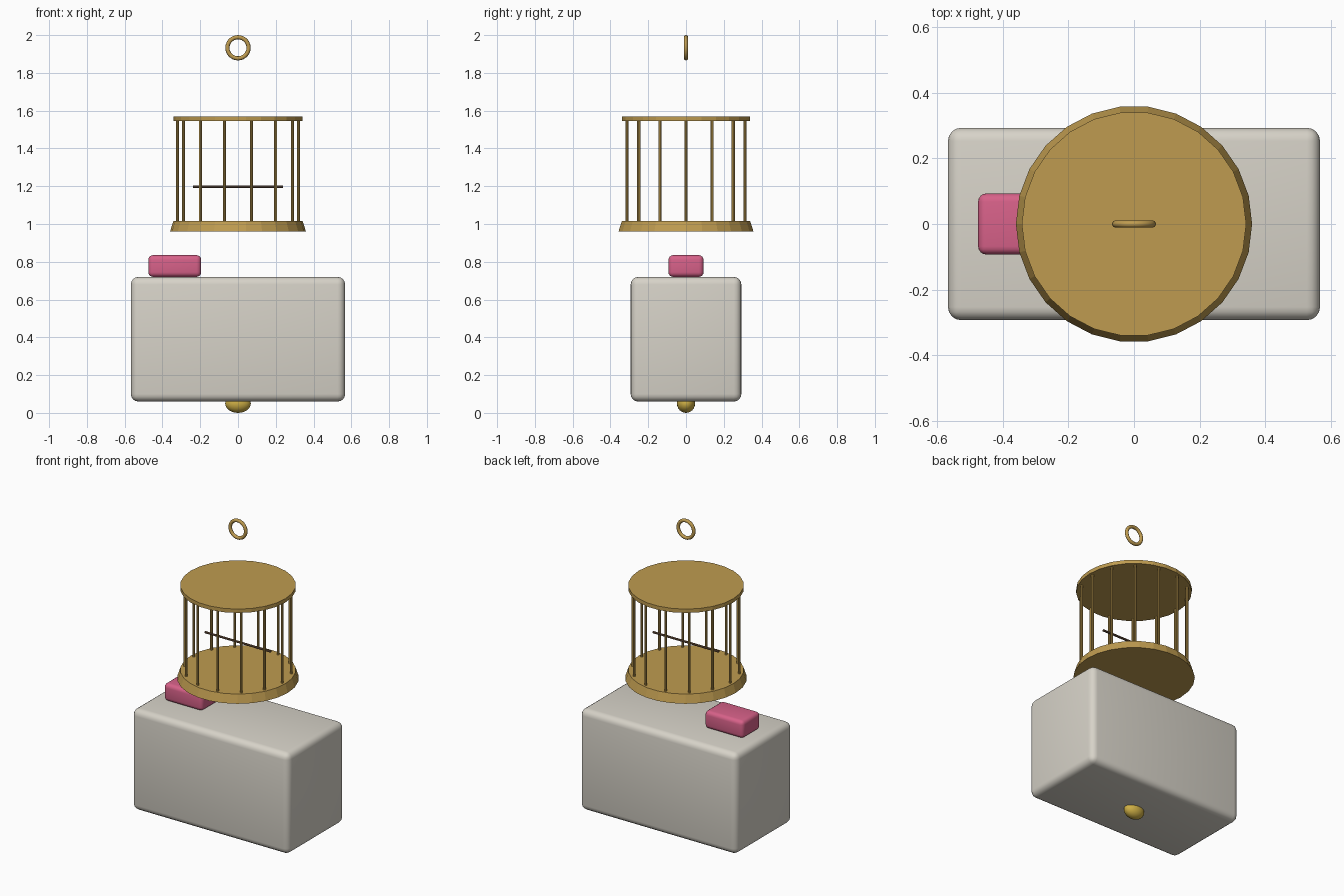
import bpy, math

if "Cube" in bpy.data.objects:
    bpy.data.objects.remove(bpy.data.objects["Cube"])


def material(name, rgb):
    m = bpy.data.materials.new(name)
    m.diffuse_color = (*rgb, 1)
    m.use_nodes = True
    m.node_tree.nodes["Principled BSDF"].inputs["Base Color"].default_value = m.diffuse_color
    return m


GOLD = material("gold", (0.52, 0.33, 0.08))
YELLOW = material("yellow", (0.62, 0.43, 0.06))
CREAM = material("cream", (0.68, 0.65, 0.58))
PINK = material("pink", (0.68, 0.12, 0.25))
BROWN = material("brown", (0.16, 0.09, 0.05))


def finish(name, mat, smooth=True):
    ob = bpy.context.object
    ob.name = name
    ob.data.materials.append(mat)
    if smooth:
        bpy.ops.object.shade_smooth_by_angle(angle=math.radians(40))
    return ob


def rounded_box(name, lo, hi, bevel, mat):
    bpy.ops.mesh.primitive_cube_add(size=1, location=[(a + b) / 2 for a, b in zip(lo, hi)])
    bpy.context.object.scale = [b - a for a, b in zip(lo, hi)]
    bpy.ops.object.transform_apply(location=False, rotation=False, scale=True)
    mod = bpy.context.object.modifiers.new("round", 'BEVEL')
    mod.width, mod.segments = bevel, 4
    bpy.ops.object.modifier_apply(modifier="round")
    return finish(name, mat)


def disc(name, r1, r2, z1, z2, sides=26):
    bpy.ops.mesh.primitive_cone_add(vertices=sides, radius1=r1, radius2=r2, depth=z2 - z1,
                                    location=(0, 0, (z1 + z2) / 2), rotation=(0, 0, math.pi / 2))
    return finish(name, GOLD, smooth=False)


# body with small block on top and knob underneath
rounded_box("body", (-0.567, -0.293, 0.06), (0.567, 0.293, 0.72), 0.04, CREAM)
rounded_box("top_block", (-0.475, -0.093, 0.72), (-0.195, 0.093, 0.835), 0.025, PINK)
bpy.ops.mesh.primitive_uv_sphere_add(segments=24, ring_count=12, location=(0, 0, 0.05))
bpy.context.object.scale = (0.068, 0.048, 0.05)
finish("bottom_knob", YELLOW)

# cage floor and roof
disc("cage_floor", 0.36, 0.342, 0.96, 1.015)
disc("cage_roof", 0.342, 0.342, 1.545, 1.57)

# cage bars
BARS = 14
for i in range(BARS):
    a = math.tau * i / BARS
    bpy.ops.mesh.primitive_cylinder_add(vertices=8, radius=0.008, depth=0.54,
                                        location=(0.32 * math.cos(a), 0.32 * math.sin(a), 1.28))
    finish(f"cage_bar_{i + 1}", GOLD)

# perch
bpy.ops.mesh.primitive_cylinder_add(vertices=8, radius=0.007, depth=0.475,
                                    location=(0, 0, 1.197), rotation=(0, math.pi / 2, 0))
finish("perch", BROWN)

# hanging ring
bpy.ops.mesh.primitive_torus_add(major_segments=28, minor_segments=10, major_radius=0.056,
                                 minor_radius=0.011, location=(0, 0, 1.933),
                                 rotation=(math.pi / 2, 0, 0))
finish("hanging_ring", GOLD)
